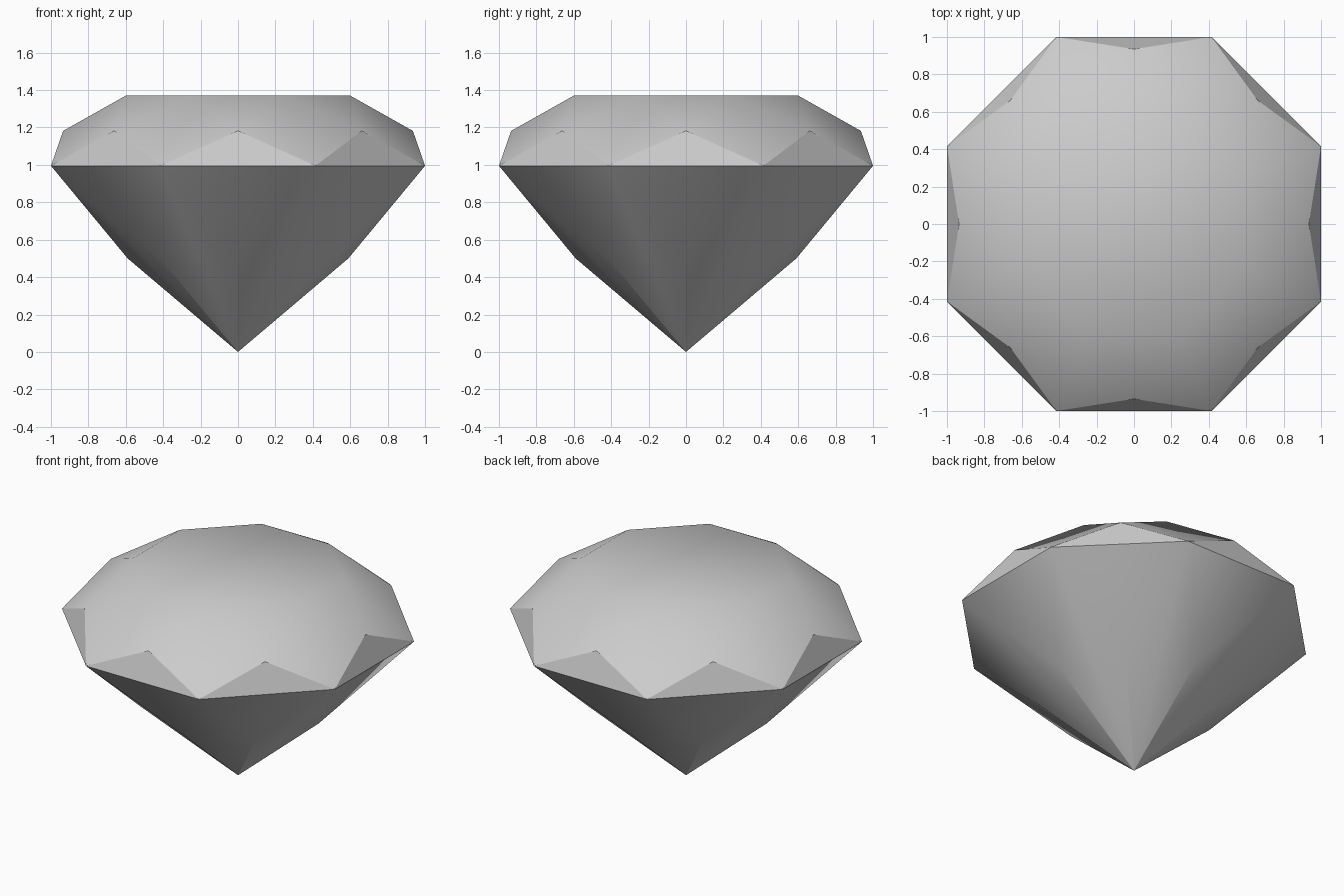
import bpy, bmesh
from math import cos, sin, pi, radians

if "Cube" in bpy.data.objects:
    bpy.data.objects.remove(bpy.data.objects["Cube"])

N = 8
STEP = 2 * pi / N
bm = bmesh.new()


def ring(radius, z, offset):
    """Ring of N points; offset is in fractions of one step."""
    return [bm.verts.new((radius * cos((i + offset) * STEP),
                          radius * sin((i + offset) * STEP), z)) for i in range(N)]


# Rings from the bottom point up to the flat table
tip = bm.verts.new((0, 0, 0))
pavilion = ring(0.59, 0.50, 0)
girdle = ring(1 / cos(STEP / 2), 0.995, 0.5)
crown = ring(0.935, 1.182, 0)
table = ring(0.65, 1.37, 0.5)

for i in range(N):
    j = (i + 1) % N
    # Lower facets
    bm.faces.new((tip, pavilion[j], girdle[i], pavilion[i]))
    bm.faces.new((pavilion[j], girdle[j], girdle[i]))
    # Upper facets
    bm.faces.new((girdle[i], girdle[j], crown[j]))
    bm.faces.new((girdle[i], crown[j], table[i], crown[i]))
    bm.faces.new((crown[j], table[j], table[i]))
bm.faces.new(table)
bmesh.ops.recalc_face_normals(bm, faces=bm.faces)

mesh = bpy.data.meshes.new("gemstone")
bm.to_mesh(mesh)
bm.free()
gem = bpy.data.objects.new("gemstone", mesh)
bpy.context.collection.objects.link(gem)

# Soft facets, crisp girdle and lower ridges
bpy.context.view_layer.objects.active = gem
gem.select_set(True)
bpy.ops.object.shade_smooth_by_angle(angle=radians(29.9))
